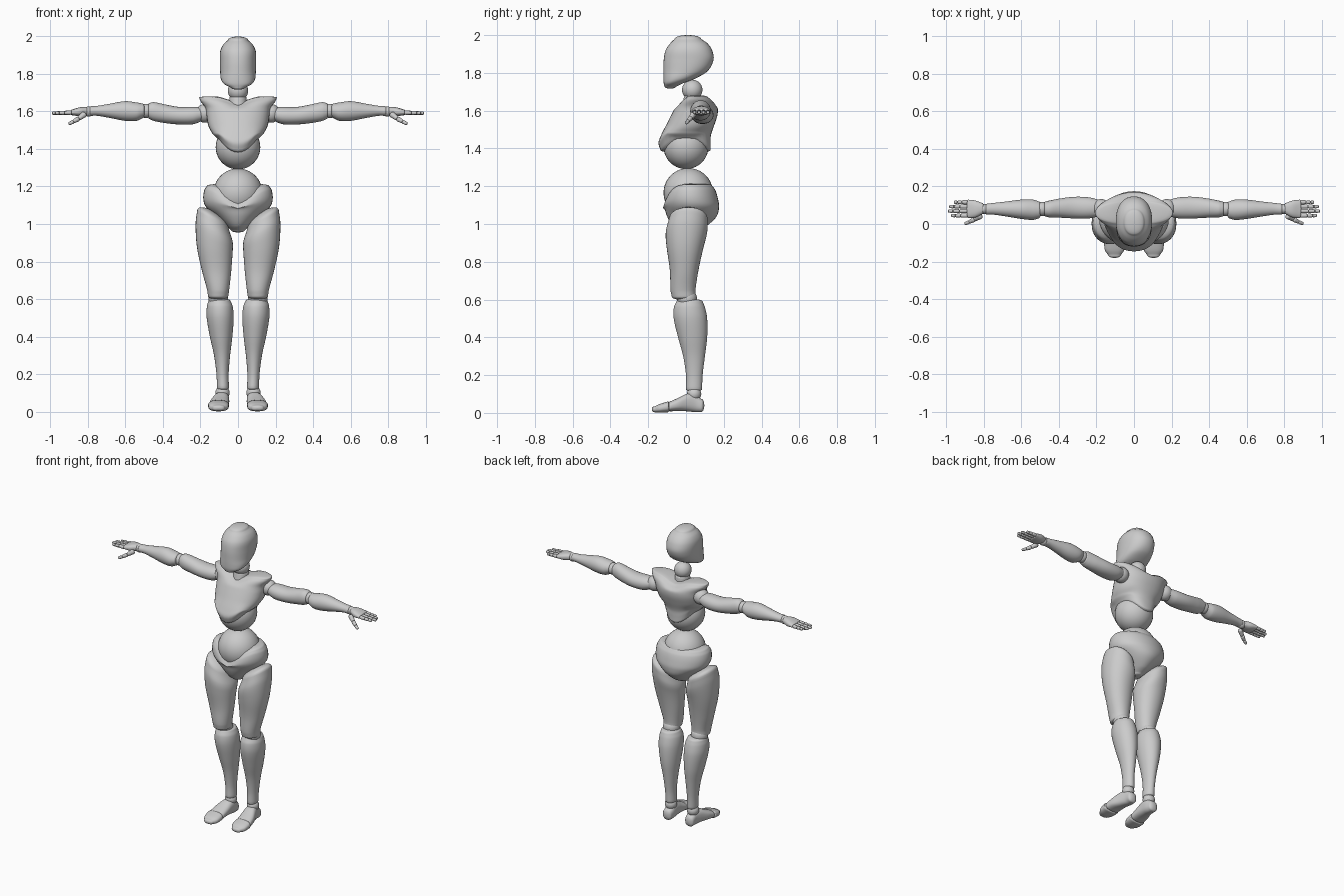
import bpy, bmesh, math
from mathutils import Vector, Matrix

if "Cube" in bpy.data.objects:
    bpy.data.objects.remove(bpy.data.objects["Cube"])

SEGS = 36
ORDER = {'x': (0, 1, 2), 'y': (1, 0, 2), 'z': (2, 0, 1)}


def smooth(a, b, t):
    t = max(0.0, min(1.0, (t - a) / (b - a)))
    return t * t * (3 - 2 * t)


def refine(secs, steps=5):
    """Smooth curve through the sections (cubic Hermite)."""
    n, out = len(secs), []

    def slope(i, k):
        a, b = secs[max(i - 1, 0)], secs[min(i + 1, n - 1)]
        return (b[k] - a[k]) / (b[0] - a[0])
    for i in range(n - 1):
        p, q = secs[i], secs[i + 1]
        d = q[0] - p[0]
        for s in range(steps):
            t = s / steps
            h = t * t * (3 - 2 * t)
            row = [p[0] + d * t]
            for k in range(1, 5):
                row.append(p[k] * (1 - h) + q[k] * h
                           + d * slope(i, k) * t * (1 - t) ** 2
                           - d * slope(i + 1, k) * t * t * (1 - t))
            out.append(row)
    out.append(list(secs[-1]))
    return out


def dome(sec, h):
    """Rings that round off an end, from the outside in."""
    c1, c2 = (sec[1] + sec[2]) / 2, (sec[3] + sec[4]) / 2
    rings = []
    for i in range(1, 7):
        a = i / 6 * math.radians(88)
        f = math.cos(a)
        rings.append([sec[0] + h * math.sin(a)]
                     + [c1 + (v - c1) * f for v in sec[1:3]]
                     + [c2 + (v - c2) * f for v in sec[3:5]])
    return rings


def loft(name, axis, secs, caps=(.01, .01), n=2.0, warp=None, mirror=False, matrix=None):
    """secs: (position, min1, max1, min2, max2) along an axis."""
    rows = refine(secs)
    rows = dome(rows[0], -caps[0])[::-1] + rows + dome(rows[-1], caps[1])
    o = ORDER[axis]
    bm = bmesh.new()
    rings = []
    for p, a0, a1, b0, b1 in rows:
        ring = []
        for i in range(SEGS):
            t = 2 * math.pi * i / SEGS
            c, s = math.cos(t), math.sin(t)
            v = Vector((0, 0, 0))
            v[o[0]] = p
            v[o[1]] = (a0 + a1) / 2 + (a1 - a0) / 2 * math.copysign(abs(c) ** (2 / n), c)
            v[o[2]] = (b0 + b1) / 2 + (b1 - b0) / 2 * math.copysign(abs(s) ** (2 / n), s)
            ring.append(bm.verts.new(warp(v) if warp else v))
        rings.append(ring)
    for r, q in zip(rings, rings[1:]):
        for i in range(SEGS):
            j = (i + 1) % SEGS
            bm.faces.new((r[i], r[j], q[j], q[i]))
    bm.faces.new(rings[0])
    bm.faces.new(rings[-1])
    if matrix:
        bm.transform(matrix)
    return finish(name, bm, mirror)


def finish(name, bm, mirror):
    bmesh.ops.recalc_face_normals(bm, faces=bm.faces)
    me = bpy.data.meshes.new(name)
    bm.to_mesh(me)
    bm.free()
    me.shade_smooth()
    ob = bpy.data.objects.new(name, me)
    bpy.context.collection.objects.link(ob)
    if mirror:
        ob.modifiers.new("mirror", 'MIRROR').use_mirror_merge = False
    return ob


def ball(name, co, r, mirror=False):
    bm = bmesh.new()
    bmesh.ops.create_uvsphere(bm, u_segments=32, v_segments=20, radius=r,
                              matrix=Matrix.Translation(co))
    return finish(name, bm, mirror)


def bone(name, p, q, r0, r1):
    """Small rounded finger segment between two points."""
    p, q = Vector(p), Vector(q)
    L = (q - p).length
    m = Matrix.Translation(p) @ (q - p).to_track_quat('Z', 'Y').to_matrix().to_4x4()
    loft(name, 'z', [(r0 * .5, -r0, r0, -r0, r0), (L - r1 * .5, -r1, r1, -r1, r1)],
         (r0 * .6, r1 * .6), mirror=True, matrix=m)


def sym(rows):
    return [(z, -w, w, a, b) for z, w, a, b in rows]


# Head and neck
loft("head", 'z', sym([(1.725, .035, -.112, -.055), (1.745, .072, -.118, -.015),
                       (1.77, .09, -.12, .05), (1.81, .095, -.12, .115),
                       (1.87, .097, -.118, .146), (1.92, .095, -.108, .138),
                       (1.955, .08, -.085, .115), (1.98, .055, -.06, .08)]),
     (.008, .02), 2.2)
ball("neck_ball", (0, .033, 1.71), .054)
loft("neck_base", 'z', sym([(1.63, .05, -.02, .09), (1.675, .045, -.01, .085)]))


# Rib cage: arched lower edge at the sides, dip at the neck
def chest_warp(v):
    x, z = abs(v.x), v.z
    v.z += .07 * min(1, x / .1) ** 2 * (1 - smooth(1.36, 1.54, z))
    v.z -= .035 * math.exp(-(x / .075) ** 2) * smooth(1.6, 1.68, z)
    return v


loft("chest", 'z', sym([(1.39, .11, -.135, .13), (1.43, .132, -.146, .13),
                        (1.47, .143, -.132, .132), (1.53, .16, -.102, .152),
                        (1.58, .168, -.077, .167), (1.62, .175, -.055, .167),
                        (1.655, .2, -.03, .15), (1.675, .208, -.005, .125)]),
     (.015, .01), 2.2, chest_warp)
ball("belly_ball", (0, 0, 1.41), .119)
ball("waist_ball", (0, .012, 1.165), .131)


# Pelvis: upper edge dips at the front
def pelvis_warp(v):
    f = max(0, -v.y / .115) * max(0, 1 - abs(v.x) / .16)
    v.z -= .1 * f * smooth(1.06, 1.21, v.z)
    return v


loft("pelvis", 'z', sym([(.965, .035, -.035, .06), (.99, .06, -.07, .11),
                         (1.04, .115, -.1, .162), (1.09, .17, -.115, .175),
                         (1.13, .185, -.122, .17), (1.18, .18, -.115, .155),
                         (1.205, .165, -.1, .137)]), (.01, .012), 2.0, pelvis_warp)


# Legs
def thigh_warp(v):
    v.z += .55 * (v.x - .18) * smooth(.8, 1.05, v.z)
    return v


loft("thigh", 'z', [(.615, .052, .16, -.075, .05), (.65, .047, .165, -.082, .05),
                    (.75, .036, .192, -.085, .065), (.88, .028, .22, -.102, .092),
                    (.98, .03, .226, -.107, .112), (1.05, .05, .218, -.09, .115)],
     (.018, .045), 2.1, thigh_warp, True)
ball("knee_ball", (.105, .005, .605), .053, True)
loft("shin", 'z', [(.125, .048, .112, 0, .085), (.2, .05, .115, 0, .088),
                   (.3, .042, .128, -.015, .1), (.4, .03, .15, -.042, .112),
                   (.5, .023, .167, -.065, .112), (.56, .028, .166, -.064, .1),
                   (.59, .04, .158, -.05, .088)], (.012, .014), 2.0, None, True)
ball("ankle_ball", (.083, .043, .1), .038, True)
loft("foot", 'y', [(-.085, .05, .155, .008, .06), (-.04, .048, .148, .01, .08),
                   (.01, .047, .13, .008, .103), (.05, .047, .118, .004, .1),
                   (.08, .052, .115, .004, .075)], (.01, .017), 2.5, None, True)
loft("toes", 'y', [(-.165, .07, .138, .003, .035), (-.14, .053, .155, .001, .047),
                   (-.095, .048, .16, .003, .061)], (.016, .008), 2.5, None, True)

# Arms
ball("shoulder_ball", (.175, .083, 1.59), .05, True)
loft("upper_arm", 'x', [(.19, .04, .13, 1.55, 1.622), (.24, .03, .142, 1.532, 1.625),
                        (.32, .03, .145, 1.531, 1.625), (.4, .034, .135, 1.54, 1.64),
                        (.45, .035, .125, 1.55, 1.65), (.472, .04, .12, 1.56, 1.645)],
     (.022, .012), 2.1, None, True)
ball("elbow_ball", (.49, .08, 1.603), .038, True)
loft("forearm", 'x', [(.507, .03, .12, 1.565, 1.642), (.54, .022, .13, 1.55, 1.648),
                      (.6, .027, .13, 1.55, 1.655), (.68, .04, .12, 1.565, 1.642),
                      (.75, .05, .112, 1.577, 1.63), (.785, .05, .108, 1.577, 1.628)],
     (.012, .01), 2.0, None, True)
ball("wrist_ball", (.797, .08, 1.6), .027, True)

# Hands
loft("palm", 'x', [(.81, .052, .112, 1.58, 1.624), (.845, .035, .125, 1.575, 1.622),
                   (.885, .032, .13, 1.58, 1.61)], (.012, .008), 2.4, None, True)
for finger, y, tip in (("index", .045, .975), ("middle", .069, .992),
                       ("ring", .093, .985), ("little", .116, .96)):
    L = tip - .888
    xs = [.888, .888 + L * .42, .888 + L * .74, tip]
    for i in range(3):
        bone(f"{finger}_finger_{i + 1}", (xs[i], y, 1.594 - .001 * i),
             (xs[i + 1], y, 1.593 - .001 * i), .0115 - .001 * i, .0105 - .001 * i)
thumb = [(.815, .045, 1.588), (.85, .025, 1.562), (.878, .011, 1.546), (.902, .001, 1.534)]
for i in range(3):
    bone(f"thumb_{i + 1}", thumb[i], thumb[i + 1], .016 - .003 * i, .0125 - .002 * i)
